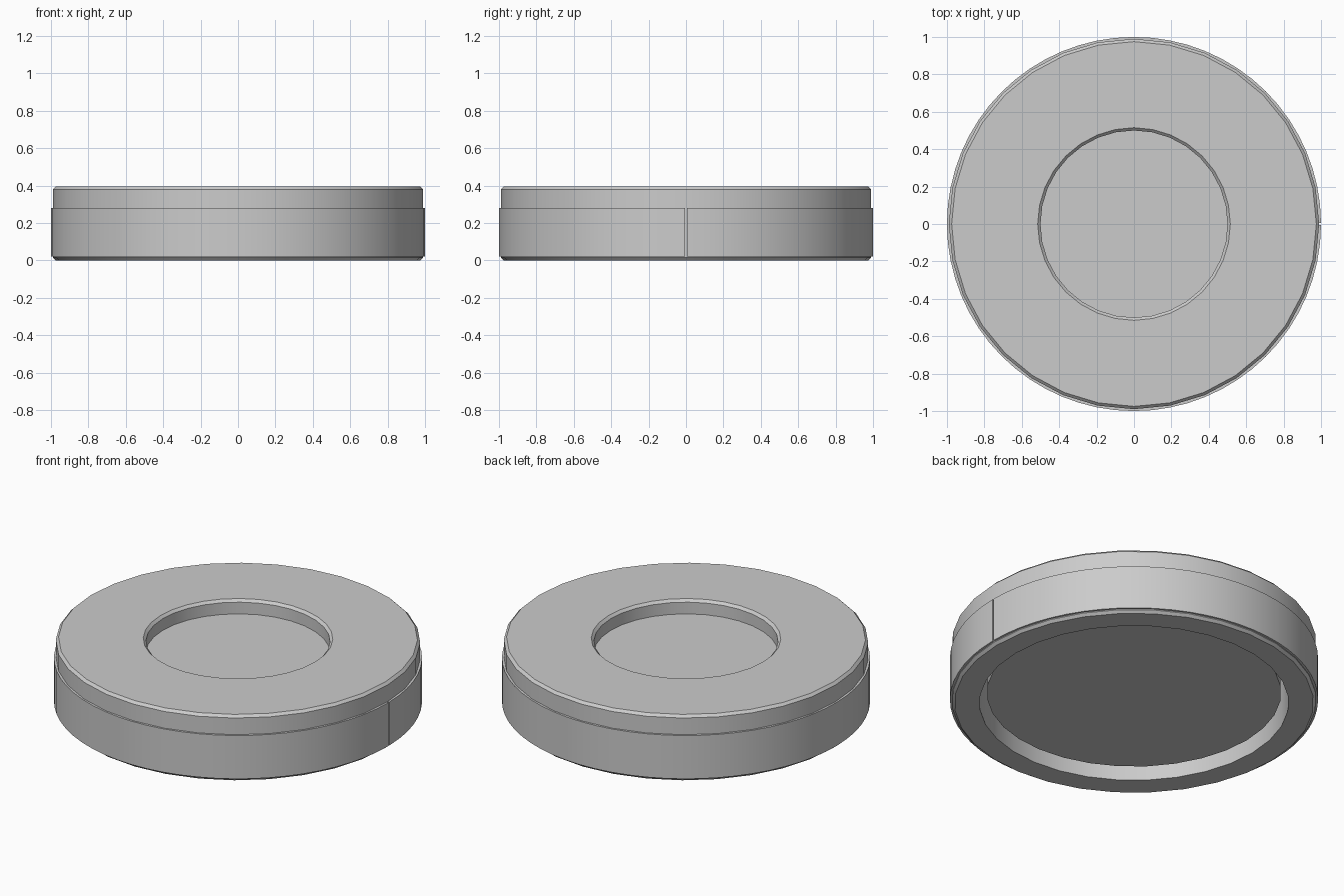
import bpy
import bmesh
from math import radians, tau
from mathutils import Matrix

cube = bpy.data.objects.get("Cube")
if cube:
    bpy.data.objects.remove(cube, do_unlink=True)

grey = bpy.data.materials.new("plain_grey")
grey.use_nodes = True
colour = (0.6, 0.6, 0.6, 1)
grey.diffuse_color = colour
grey.node_tree.nodes["Principled BSDF"].inputs["Base Color"].default_value = colour


def lathe(name, profile, steps, closed=True, gap=0.0):
    """Spin an (r, z) outline around z, optionally leaving a slit at +x."""
    bm = bmesh.new()
    verts = [bm.verts.new((r, 0, z)) for r, z in profile]
    edges = [bm.edges.new(pair) for pair in zip(verts, verts[1:])]
    if closed:
        edges.append(bm.edges.new((verts[-1], verts[0])))
    bmesh.ops.rotate(bm, verts=verts, cent=(0, 0, 0),
                     matrix=Matrix.Rotation(gap / 2, 3, "Z"))
    spun = bmesh.ops.spin(bm, geom=verts + edges, cent=(0, 0, 0), axis=(0, 0, 1),
                          angle=tau - gap, steps=steps)
    if gap:
        # close both ends of the slit
        bm.faces.new(verts)
        bm.faces.new([g for g in spun["geom_last"] if isinstance(g, bmesh.types.BMVert)])
    bmesh.ops.remove_doubles(bm, verts=bm.verts, dist=0.0001)
    bmesh.ops.recalc_face_normals(bm, faces=bm.faces)
    mesh = bpy.data.meshes.new(name)
    bm.to_mesh(mesh)
    bm.free()
    mesh.materials.append(grey)
    obj = bpy.data.objects.new(name, mesh)
    bpy.context.collection.objects.link(obj)
    bpy.ops.object.select_all(action="DESELECT")
    obj.select_set(True)
    bpy.context.view_layer.objects.active = obj
    bpy.ops.object.shade_smooth_by_angle(angle=radians(30))
    return obj


top, ledge, bevel = 0.395, 0.31, 0.015

# Bevelled housing with a round window on top and a wide recess below
lathe("housing", [(0.84, 0), (0.975, 0), (0.99, bevel), (0.99, top - bevel),
                  (0.975, top), (0.515, top), (0.5, top - bevel),
                  (0.5, ledge), (0.84, ledge)], 32)

# Disc held inside the housing, seen through the window and from below
lathe("inner_disc", [(0, 0.063), (0.8, 0.063), (0.8, ledge), (0, ledge)], 32, closed=False)

# Thin band wrapped round the side, with its ends almost meeting
lathe("side_band", [(0.98, 0.02), (1, 0.02), (1, 0.28), (0.98, 0.28)], 64, gap=0.01)
